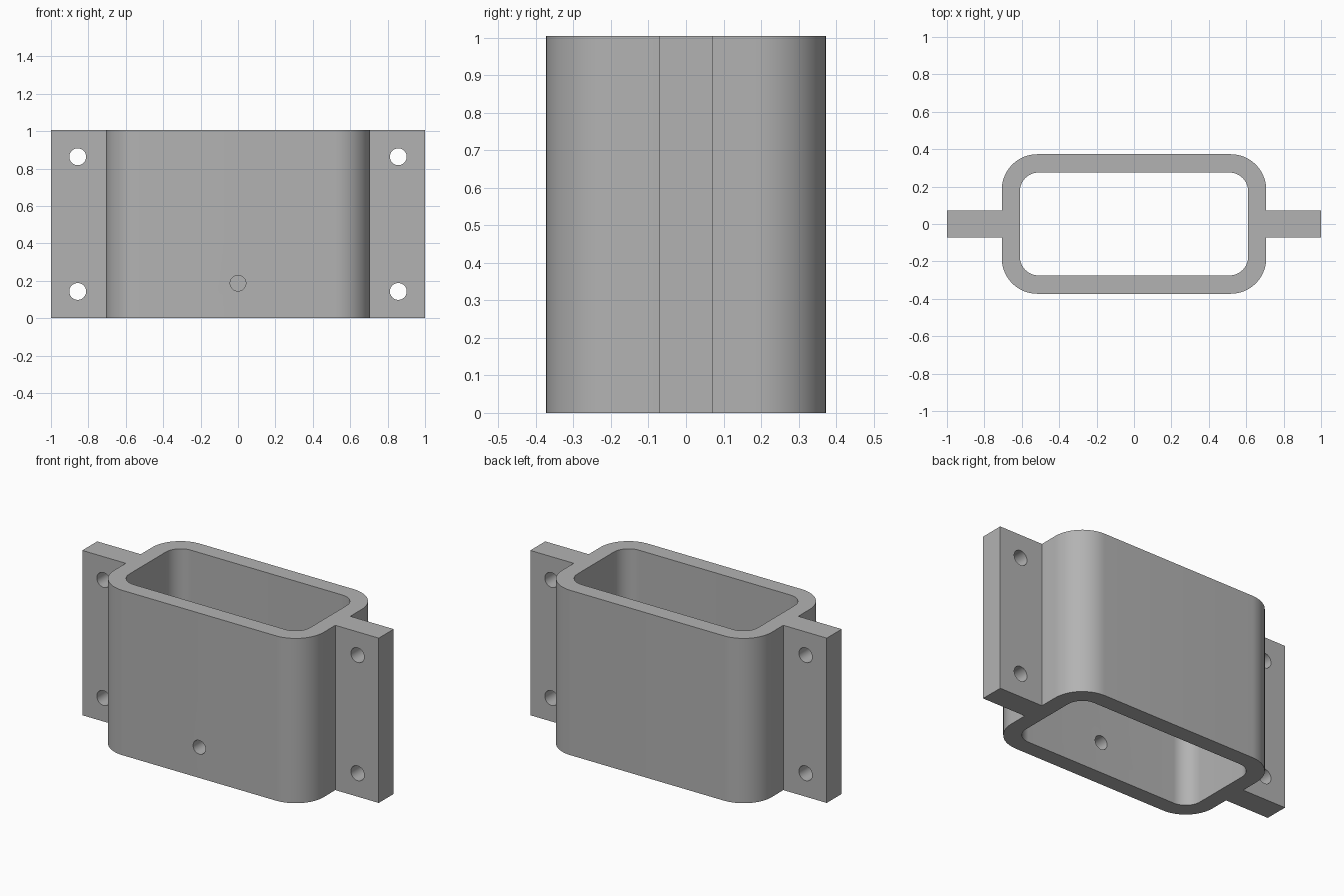
import bpy
import bmesh
from math import cos, sin, pi
from mathutils import Matrix

if "Cube" in bpy.data.objects:
    bpy.data.objects.remove(bpy.data.objects["Cube"], do_unlink=True)

HEIGHT = 1.005
SLEEVE_X, SLEEVE_Y, OUTER_R = 0.707, 0.373, 0.19
CAVITY_X, CAVITY_Y, INNER_R = 0.61, 0.275, 0.1
FLANGE_Y = 0.072

grey = bpy.data.materials.new("light grey")
grey.use_nodes = True
colour = (0.45, 0.45, 0.45, 1)
grey.diffuse_color = colour
grey.node_tree.nodes["Principled BSDF"].inputs["Base Color"].default_value = colour


def rounded_corner(sx, sy, hx, hy, r, steps=16):
    """Quarter arc in one quadrant, ordered counter-clockwise."""
    arc = [(sx * (hx - r + r * cos(a)), sy * (hy - r + r * sin(a)))
           for a in (pi / 2 * i / steps for i in range(steps + 1))]
    return arc if sx * sy > 0 else arc[::-1]


QUADRANTS = [(1, 1), (-1, 1), (-1, -1), (1, -1)]


def finish(bm, name):
    bmesh.ops.recalc_face_normals(bm, faces=bm.faces)
    mesh = bpy.data.meshes.new(name)
    bm.to_mesh(mesh)
    bm.free()
    mesh.materials.append(grey)
    obj = bpy.data.objects.new(name, mesh)
    bpy.context.collection.objects.link(obj)
    return obj


def prism(name, outline, z0, z1):
    bm = bmesh.new()
    face = bm.faces.new([bm.verts.new((x, y, z0)) for x, y in outline])
    ext = bmesh.ops.extrude_face_region(bm, geom=[face])
    verts = [v for v in ext["geom"] if isinstance(v, bmesh.types.BMVert)]
    bmesh.ops.translate(bm, verts=verts, vec=(0, 0, z1 - z0))
    return finish(bm, name)


def drill(x, y, z, radius, depth):
    bm = bmesh.new()
    bmesh.ops.create_cone(bm, cap_ends=True, segments=48, radius1=radius,
                          radius2=radius, depth=depth,
                          matrix=Matrix.Translation((x, y, z)) @ Matrix.Rotation(pi / 2, 4, "X"))
    return finish(bm, "drill_cutter")


# Sleeve outline with a flat mounting flange on each side
outline = []
for sx, sy in QUADRANTS:
    flange = [(sx, sy * FLANGE_Y), (sx * SLEEVE_X, sy * FLANGE_Y)]
    corner = rounded_corner(sx, sy, SLEEVE_X, SLEEVE_Y, OUTER_R)
    outline += flange + corner if sx * sy > 0 else corner + flange[::-1]
bracket = prism("flanged_sleeve", outline, 0, HEIGHT)

# Open cavity, four bolt holes, and one hole in the front wall
cavity = []
for sx, sy in QUADRANTS:
    cavity += rounded_corner(sx, sy, CAVITY_X, CAVITY_Y, INNER_R)
cutters = [prism("cavity_cutter", cavity, -0.1, HEIGHT + 0.1)]
cutters += [drill(x, 0, z, 0.045, 0.4) for x in (-0.857, 0.857) for z in (0.143, 0.863)]
cutters.append(drill(0, -SLEEVE_Y, 0.187, 0.042, 0.3))

bpy.ops.object.select_all(action="DESELECT")
bpy.context.view_layer.objects.active = bracket
bracket.select_set(True)
for cutter in cutters:
    cutter.hide_render = True
    mod = bracket.modifiers.new("cut", "BOOLEAN")
    mod.operation = "DIFFERENCE"
    mod.solver = "EXACT"
    mod.object = cutter
    bpy.ops.object.modifier_apply(modifier=mod.name)
    bpy.data.objects.remove(cutter, do_unlink=True)

# Smooth rounded walls, crisp rims
bpy.ops.object.shade_smooth_by_angle(angle=pi / 6)
